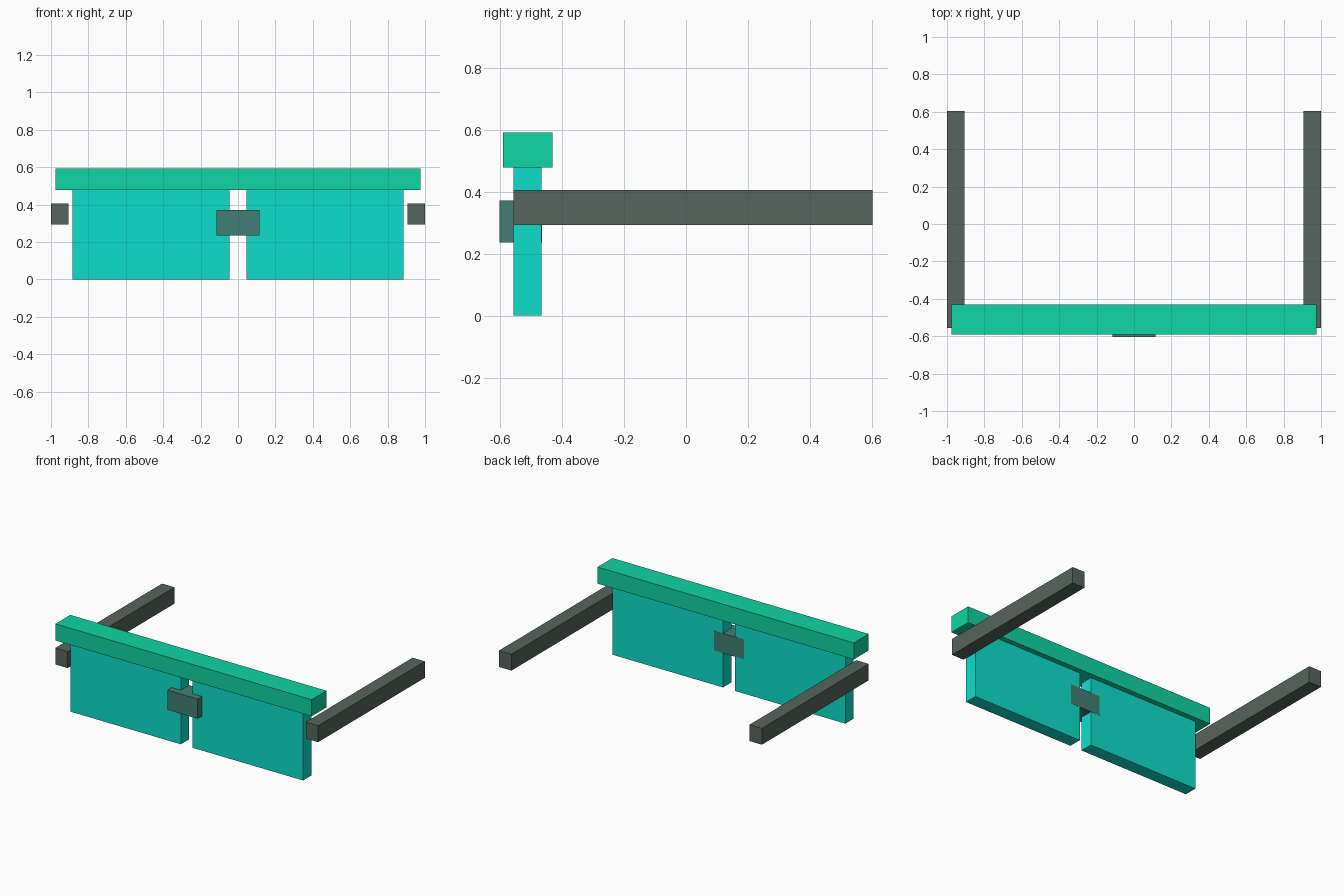
import bpy

if "Cube" in bpy.data.objects:
    bpy.data.objects.remove(bpy.data.objects["Cube"])


def material(name, rgb):
    m = bpy.data.materials.new(name)
    m.diffuse_color = (*rgb, 1)
    m.use_nodes = True
    m.node_tree.nodes["Principled BSDF"].inputs["Base Color"].default_value = m.diffuse_color
    return m


def box(name, x, y, z, mat):
    """Box spanning the (low, high) range on each axis."""
    spans = (x, y, z)
    bpy.ops.mesh.primitive_cube_add(size=1, location=[(a + b) / 2 for a, b in spans])
    ob = bpy.context.object
    ob.name = name
    ob.scale = [b - a for a, b in spans]
    bpy.ops.object.transform_apply(location=False, rotation=False, scale=True)
    ob.data.materials.append(mat)
    return ob


cyan = material("cyan", (0.004, 0.738, 0.597))
green = material("green", (0.005, 0.665, 0.366))
grey = material("dark_grey", (0.093, 0.130, 0.107))
teal = material("grey_teal", (0.053, 0.212, 0.174))

# Top rail and centre bridge
box("top_rail", (-0.975, 0.975), (-0.592, -0.431), (0.479, 0.593), green)
box("bridge", (-0.115, 0.115), (-0.603, -0.466), (0.236, 0.372), teal)

# Panels and side arms, one pair per side
for label, s in (("left", -1), ("right", 1)):
    box(label + "_panel", sorted((s * 0.045, s * 0.886)), (-0.557, -0.467), (0, 0.479), cyan)
    box(label + "_arm", sorted((s * 0.906, s * 1.0)), (-0.557, 0.603), (0.294, 0.407), grey)
